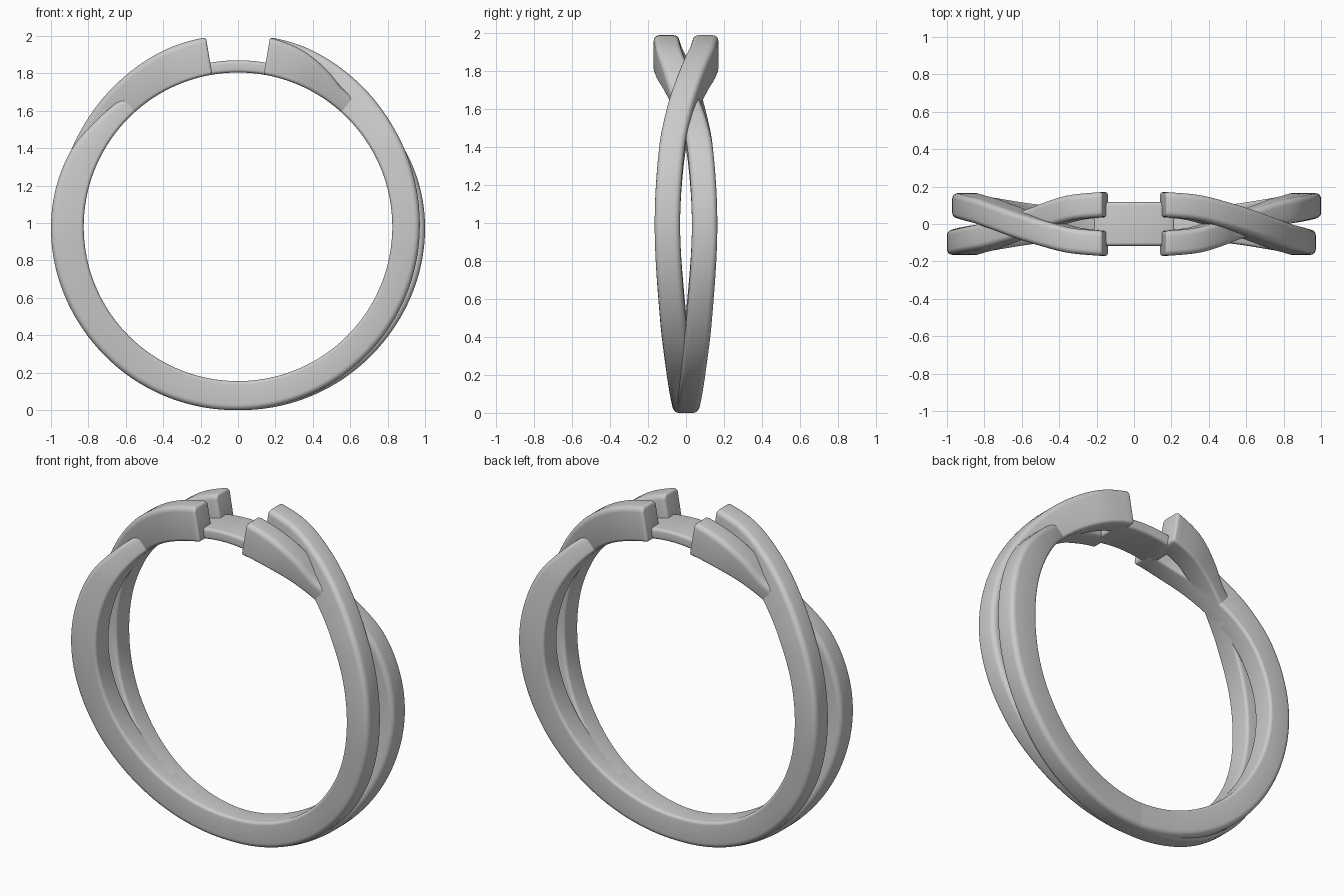
import bpy, bmesh, math

if "Cube" in bpy.data.objects:
    bpy.data.objects.remove(bpy.data.objects["Cube"])

CZ, R_IN = 0.98, 0.825     # ring centre height and inner radius
END = 9.6                  # angle (from the top) where strands stop


def interp(keys, a):
    """Smooth cubic interpolation through (angle, value) keys."""
    n = len(keys)

    def slope(i):
        p, q = keys[max(i - 1, 0)], keys[min(i + 1, n - 1)]
        return (q[1] - p[1]) / (q[0] - p[0])
    for i in range(n - 1):
        (a0, v0), (a1, v1) = keys[i], keys[i + 1]
        if a <= a1 or i == n - 2:
            h = a1 - a0
            t = min(max((a - a0) / h, 0), 1)
            return ((2*t**3 - 3*t**2 + 1) * v0 + (t**3 - 2*t*t + t) * h * slope(i)
                    + (3*t*t - 2*t**3) * v1 + (t**3 - t*t) * h * slope(i + 1))


def section(yc, hw, r0, r1, f_in, f_out, inset):
    """Rounded rectangle as (y, radius) points."""
    pts = []
    for sy, top, start in ((1, True, 0), (-1, True, 90), (-1, False, 180), (1, False, 270)):
        f = f_out if top else f_in
        cy = yc + sy * (hw - f)
        cr = (r1 - f) if top else (r0 + f)
        for k in range(6):
            t = math.radians(start + 18 * k)
            rad = max(f - inset, 0.002)
            pts.append((cy + rad * math.cos(t), cr + rad * math.sin(t)))
    return pts


def sweep(name, a0, a1, steps, y_of, r_of, half_w, f_in, f_out, cap):
    """Sweep the section round the ring with rounded ends."""
    dcap = math.degrees(cap / 0.92)
    stations = []
    for k in range(5):
        t = math.radians(k * 22.5)
        stations.append((a0 + dcap * (1 - math.sin(t)), cap * (1 - math.cos(t))))
    head = [(a0 + dcap * (1 - math.cos(math.radians(22.5 * k))),
             cap * (1 - math.sin(math.radians(22.5 * k)))) for k in range(5)]
    body = [(a0 + dcap + (a1 - a0 - 2 * dcap) * i / steps, 0) for i in range(1, steps)]
    tail = [(a0 + a1 - a, s) for a, s in reversed(head)]
    bm = bmesh.new()
    rings = []
    for a, inset in head + body + tail:
        slope = (y_of(a + 0.5) - y_of(a - 0.5)) / math.radians(0.92)
        hw = half_w * math.sqrt(1 + slope * slope)
        t = math.radians(a)
        rings.append([bm.verts.new((r * math.sin(t), y, CZ + r * math.cos(t)))
                      for y, r in section(y_of(a), hw, R_IN, r_of(a), f_in, f_out, inset)])
    for p, q in zip(rings, rings[1:]):
        for i in range(len(p)):
            j = (i + 1) % len(p)
            bm.faces.new((p[i], p[j], q[j], q[i]))
    bm.faces.new(rings[0])
    bm.faces.new(rings[-1])
    bmesh.ops.recalc_face_normals(bm, faces=bm.faces)
    me = bpy.data.meshes.new(name)
    bm.to_mesh(me)
    bm.free()
    ob = bpy.data.objects.new(name, me)
    bpy.context.collection.objects.link(ob)
    bpy.ops.object.select_all(action='DESELECT')
    ob.select_set(True)
    bpy.context.view_layer.objects.active = ob
    bpy.ops.object.shade_smooth_by_angle(angle=math.radians(40))
    return ob


# sideways weave and outer radius, given for half of the ring
WEAVE = [(9, .105), (20, .088), (30, .050), (40, .008), (50, -.033), (64, -.074),
         (90, -.098), (120, -.070), (143, -.036), (165, -.010), (180, 0)]
OVER = [(9, 1.027), (20, 1.025), (40, 1.004), (60, .985), (90, .972), (135, .972), (180, .98)]
UNDER = [(9, 1.027), (20, 1.005), (30, .962), (38, .925), (52, .945), (66, .983),
         (90, 1.0), (130, .992), (180, .98)]


def weave(sign):
    return lambda a: sign * (interp(WEAVE, a) if a <= 180 else -interp(WEAVE, 360 - a))


def outer(keys):
    return lambda a: interp(keys, a if a <= 180 else 360 - a)


# two woven strands, crossing near the top and merging at the bottom
sweep("over_strand", END, 360 - END, 180, weave(1), outer(OVER), .067, .018, .03, .015)
sweep("under_strand", END, 360 - END, 180, weave(-1), outer(UNDER), .067, .018, .03, .015)

# thin bridge joining the strand ends at the top
sweep("top_bridge", -14, 14, 24, lambda a: 0, lambda a: .89, .117, .018, .018, .01)
